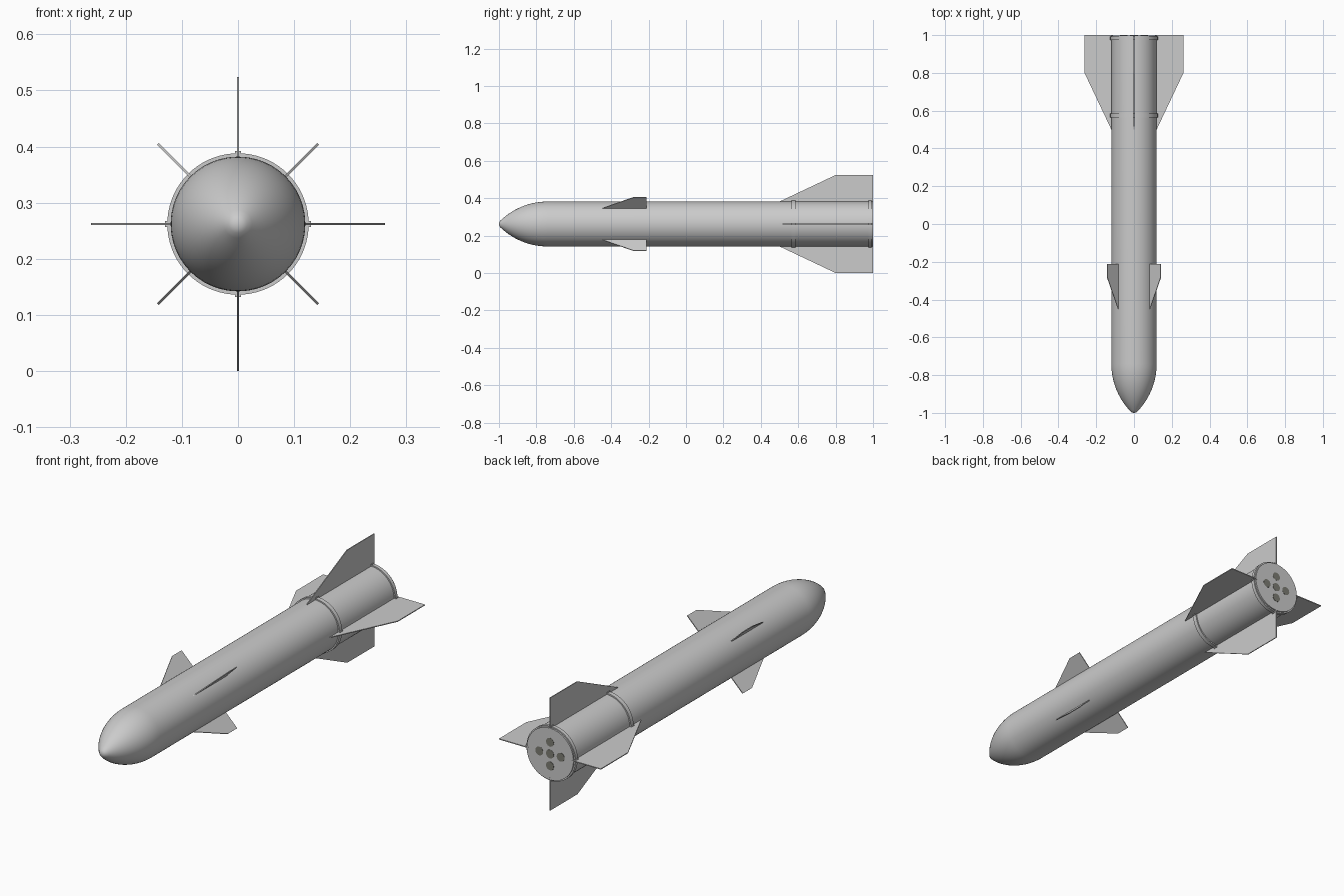
import bpy, bmesh, math
from mathutils import Matrix, Vector

if "Cube" in bpy.data.objects:
    bpy.data.objects.remove(bpy.data.objects["Cube"])

CZ, R = 0.262, 0.12          # body axis height and radius


def finish(bm, name, smooth=None, mat=None):
    bmesh.ops.recalc_face_normals(bm, faces=bm.faces[:])
    me = bpy.data.meshes.new(name)
    bm.to_mesh(me)
    bm.free()
    ob = bpy.data.objects.new(name, me)
    ob.location.z = CZ
    bpy.context.collection.objects.link(ob)
    if mat:
        me.materials.append(mat)
    if smooth:
        bpy.ops.object.select_all(action='DESELECT')
        ob.select_set(True)
        bpy.context.view_layer.objects.active = ob
        bpy.ops.object.shade_smooth_by_angle(angle=math.radians(smooth))
    return ob


def lathe(name, profile, closed=False, seg=72, mat=None, centre=(0, 0)):
    """Turn (y, radius) points around the y axis."""
    bm = bmesh.new()
    vs = [bm.verts.new((r, y, 0)) for y, r in profile]
    pairs = list(zip(vs, vs[1:])) + ([(vs[-1], vs[0])] if closed else [])
    edges = [bm.edges.new(p) for p in pairs]
    bmesh.ops.spin(bm, geom=vs + edges, cent=(0, 0, 0), axis=(0, 1, 0),
                   angle=math.tau, steps=seg)
    bmesh.ops.remove_doubles(bm, verts=bm.verts[:], dist=1e-5)
    bmesh.ops.translate(bm, verts=bm.verts[:], vec=(centre[0], 0, centre[1]))
    return finish(bm, name, 30, mat)


def plate(name, outline, thick, angle):
    """Flat plate from (y, radius) points, turned about the body axis."""
    bm = bmesh.new()
    f = bm.faces.new([bm.verts.new((-thick / 2, y, r)) for y, r in outline])
    ext = bmesh.ops.extrude_face_region(bm, geom=[f])
    new = [v for v in ext['geom'] if isinstance(v, bmesh.types.BMVert)]
    bmesh.ops.translate(bm, verts=new, vec=(thick, 0, 0))
    bmesh.ops.transform(bm, matrix=Matrix.Rotation(math.radians(angle), 4, 'Y'),
                        verts=bm.verts[:])
    return finish(bm, name)


# body with blunted ogive nose
L = 0.27
rho = (R * R + L * L) / (2 * R)
nose = [(-1.0, 0), (-0.999, 0.008), (-0.995, 0.016)]
for i in range(15):
    y = -0.985 + 0.245 * i / 14
    nose.append((y, math.sqrt(rho ** 2 - (-0.74 - y) ** 2) - (rho - R)))
lathe("body", nose + [(0.999, R), (0.999, 0)])

# clamp rings around the tail
for i, (a, b) in enumerate([(0.565, 0.585), (0.975, 0.992)]):
    lathe(f"tail_ring_{i}", [(a, 0.117), (a, 0.126), (b, 0.126), (b, 0.117)], True)

# tail fins with small brackets where the rings cross
for k in range(4):
    plate(f"tail_fin_{k}", [(0.479, 0.11), (0.80, 0.262), (1.0, 0.262), (1.0, 0.11)],
          0.004, 90 * k)
    for j, (a, b) in enumerate([(0.565, 0.585), (0.975, 0.992)]):
        plate(f"fin_bracket_{k}_{j}", [(a, 0.117), (a, 0.13), (b, 0.13), (b, 0.117)],
              0.01, 90 * k)

# front steering fins on the diagonals
for k in range(4):
    plate(f"front_fin_{k}", [(-0.465, 0.112), (-0.28, 0.202), (-0.212, 0.202), (-0.212, 0.112)],
          0.004, 45 + 90 * k)

# exhaust ports on the rear face
dark = bpy.data.materials.new("exhaust_grey")
dark.diffuse_color = (0.2, 0.2, 0.17, 1)
dark.use_nodes = True
dark.node_tree.nodes["Principled BSDF"].inputs["Base Color"].default_value = dark.diffuse_color
d = 0.055
for i, c in enumerate([(0, 0), (d, 0), (-d, 0), (0, d), (0, -d)]):
    lathe(f"exhaust_port_{i}", [(0.99, 0), (0.99, 0.02), (1.0, 0.02), (1.0, 0)],
          seg=32, mat=dark, centre=c)
